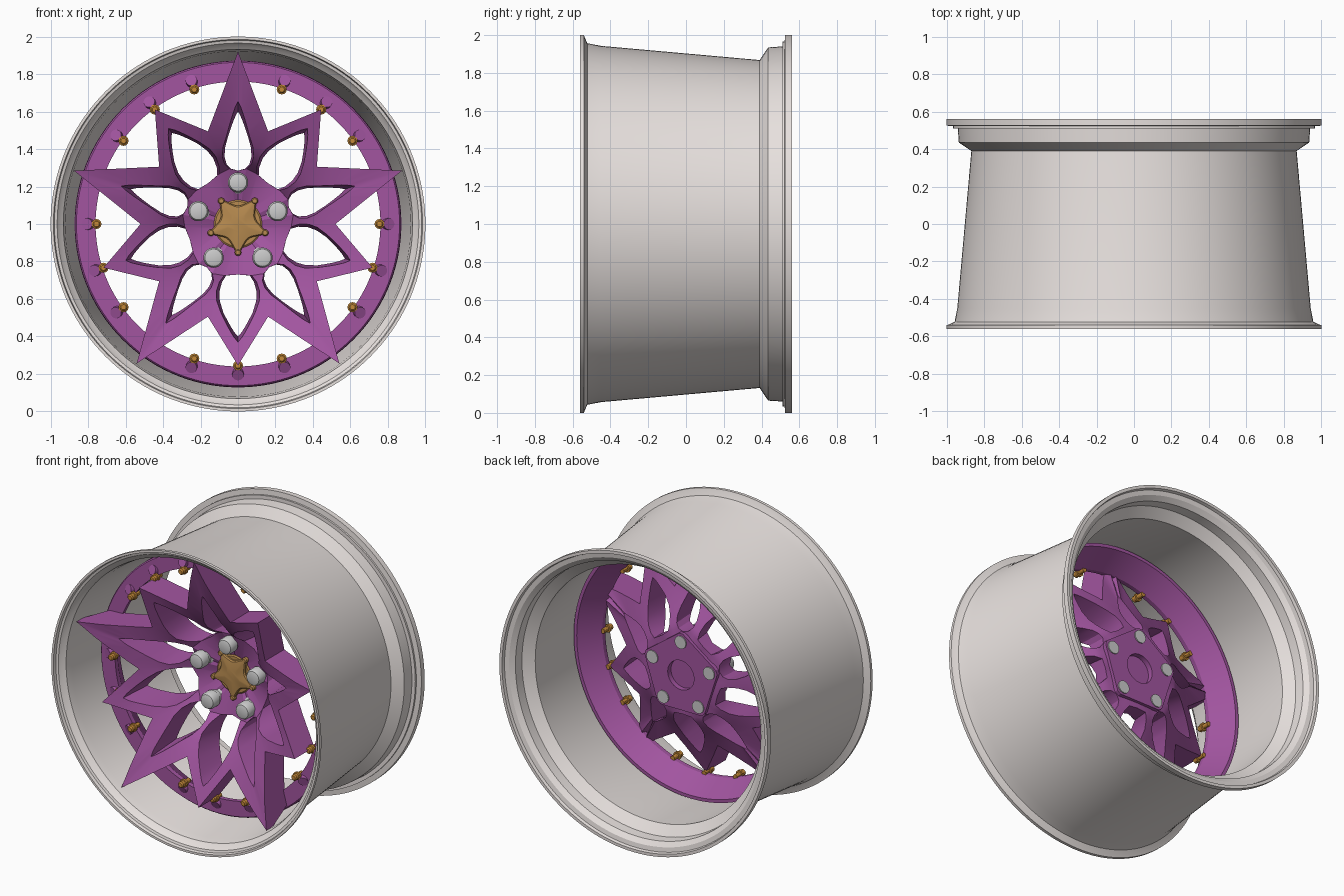
import bpy, bmesh
from math import sin, cos, pi, radians
from mathutils import Vector, Matrix

if "Cube" in bpy.data.objects:
    bpy.data.objects.remove(bpy.data.objects["Cube"])


def material(name, rgb):
    m = bpy.data.materials.new(name)
    m.diffuse_color = (*rgb, 1)
    m.use_nodes = True
    m.node_tree.nodes["Principled BSDF"].inputs["Base Color"].default_value = m.diffuse_color
    return m


PURPLE = material("purple_paint", (0.36, 0.09, 0.35))
GOLD = material("gold", (0.48, 0.26, 0.08))
BOLT_GOLD = material("bolt_gold", (0.55, 0.25, 0.04))
SILVER = material("pale_silver", (0.80, 0.75, 0.73))


def finish(bm, name, mat=None, angle=30):
    """Turn a bmesh (wheel centre at origin) into a shaded object."""
    bmesh.ops.recalc_face_normals(bm, faces=bm.faces)
    me = bpy.data.meshes.new(name)
    bm.to_mesh(me)
    bm.free()
    ob = bpy.data.objects.new(name, me)
    ob.location.z = 1
    bpy.context.collection.objects.link(ob)
    if mat:
        me.materials.append(mat)
    bpy.ops.object.select_all(action='DESELECT')
    ob.select_set(True)
    bpy.context.view_layer.objects.active = ob
    bpy.ops.object.shade_smooth_by_angle(angle=radians(angle))
    return ob


def bridge(bm, loops, closed=False, caps=False):
    n = len(loops[0])
    for a, b in zip(loops, loops[1:] + (loops[:1] if closed else [])):
        for i in range(n):
            j = (i + 1) % n
            bm.faces.new((a[i], a[j], b[j], b[i]))
    if caps:
        bm.faces.new(loops[0])
        bm.faces.new(loops[-1])


def lathe(bm, profile, n, mat=Matrix(), closed=False):
    """Spin (radius, y) points about the y axis; open profiles get end caps."""
    rings = [[bm.verts.new(mat @ Vector((r * cos(2*pi*i/n), y, r * sin(2*pi*i/n))))
              for i in range(n)] for r, y in profile]
    bridge(bm, rings, closed, not closed)


def at(deg, r, y=0):
    return Matrix.Translation((r * cos(radians(deg)), y, r * sin(radians(deg))))


# Barrel: thin lathed shell with front lip and stepped rear flange
bm = bmesh.new()
lathe(bm, [(1, -.56), (1, -.54), (.985, -.535), (.957, -.522), (.943, -.45), (.868, .39),
           (.935, .435), (.94, .51), (.965, .51), (.965, .522), (1, .525), (1, .56),
           (.98, .56), (.975, .54), (.945, .535), (.915, .51), (.912, .445), (.848, .395),
           (.922, -.45), (.932, -.5), (.955, -.52), (.965, -.535), (.98, -.54), (.985, -.56)],
      144, closed=True)
finish(bm, "barrel", SILVER)

# Mounting ring: flat front, conical back
bm = bmesh.new()
lathe(bm, [(.76, -.225), (.862, -.225), (.87, -.215), (.872, -.05), (.85, -.05), (.76, -.195)],
      120, closed=True)
finish(bm, "mounting_ring", PURPLE)

# Spokes: one 36 degree half sector as a quad grid, mirrored and repeated
FRONT = [(0, -.025), (.25, -.025), (.28, -.07), (.33, -.16), (.38, -.22), (.47, -.285),
         (.6, -.355), (.76, -.425), (.92, -.47)]
BACK = [(0, .035), (.28, .035), (.35, .0), (.45, -.07), (.6, -.15), (.76, -.215),
        (.87, -.22), (.92, -.40)]


def interp(table, r):
    for (a, ya), (b, yb) in zip(table, table[1:]):
        if r <= b:
            return ya + (yb - ya) * (r - a) / (b - a)
    return table[-1][1]


def major(u, v):
    return Vector((v, u))


def minor(u, v):
    s, c = sin(pi / 5), cos(pi / 5)
    return Vector((u * s - v * c, u * c + v * s))


def polar(r, deg):
    return Vector((r * sin(radians(deg)), r * cos(radians(deg))))


def half_sector(apex_a, apex_b, width):
    """Quads between the long spoke axis and the short one; width scales the windows."""
    quads = []

    def strip(a, b):
        for i in range(len(a) - 1):
            quads.append((a[i], a[i + 1], b[i + 1], b[i]))

    valley = polar(.52, 18)
    win_a = [major(u, v * width) for u, v in
             [(.47, .058), (.41, .076), (.36, .08), (.32, .068), (.295, .042)]]
    win_b = [minor(u, v * width) for u, v in
             [(.47, .088), (.41, .108), (.36, .11), (.31, .095), (.275, .07)]]
    steps = [i / 6 for i in range(7)]
    # long and short legs
    for axis, tip, apex, w, win in ((major, .92, apex_a, .058, win_a),
                                    (minor, .755, apex_b, .088, win_b)):
        strip([axis(tip, 0).lerp(valley, t) for t in steps],
              [axis(apex + (.47 - apex) * t, w * width * t ** .8) for t in steps])
    # beam to the hub, then hub sector
    mid = [valley] + [(a + b) / 2 for a, b in zip(win_a[1:], win_b[1:])]
    strip(win_a, mid)
    strip(mid, win_b)
    strip([major(.285, 0), win_a[-1], mid[-1], win_b[-1], minor(.27, 0)],
          [polar(.1, d) for d in (0, 9, 18, 27, 36)])
    return quads


front_q, back_q = half_sector(.655, .63, 1.05), half_sector(.60, .60, .9)
bm = bmesh.new()
pairs, front_faces = {}, []
for k in range(5):
    c, s = cos(k * 2 * pi / 5), sin(k * 2 * pi / 5)
    for m in (1, -1):
        for qf, qb in zip(front_q, back_q):
            face = []
            for pf, pb in zip(qf, qb):
                co = [(p.x * m * c - p.y * s, interp(tab, p.length), p.x * m * s + p.y * c)
                      for p, tab in ((pf, FRONT), (pb, BACK))]
                key = (round(co[0][0] * 2000), round(co[0][2] * 2000))
                near = [(key[0] + i, key[1] + j) for i in (0, 1, -1) for j in (0, 1, -1)]
                key = next((q for q in near if q in pairs), key)
                if key not in pairs:
                    pairs[key] = [bm.verts.new(x) for x in co]
                face.append(pairs[key])
            front_faces.append(bm.faces.new([p[0] for p in face]))
            bm.faces.new([p[1] for p in reversed(face)])
# side walls
back_of = dict((p[0], p[1]) for p in pairs.values())
for a, b in [e.verts[:] for e in bm.edges if len(e.link_faces) == 1]:
    if a in back_of and b in back_of:
        bm.faces.new((a, b, back_of[b], back_of[a]))
finish(bm, "spokes", PURPLE, 28)

# Hub pad: blunt pentagon with a centre bore, closed by a floor behind the cap
bm = bmesh.new()
N = 120
loops = []
for outer, y in ((1, -.03), (1, .055), (0, .055), (0, -.03)):
    loop = []
    for i in range(N):
        t = 2 * pi * i / N
        d = (t - pi / 2) % (2 * pi / 5) - pi / 5
        r = min(.235 / cos(d), .28) if outer else .098
        loop.append(bm.verts.new((r * cos(t), y, r * sin(t))))
    loops.append(loop)
bridge(bm, loops, closed=True)
lathe(bm, [(.099, -.02), (.099, .02)], 48)
finish(bm, "hub_pad", PURPLE)

# Centre cap: disc with a raised five-armed star
bm = bmesh.new()
lathe(bm, [(.128, -.015), (.128, -.037), (.12, -.043)], 64)
loops = []
for scale, y in ((1, -.025), (1, -.053), (.93, -.061), (.4, -.069)):
    loop = []
    for i in range(100):
        t = 2 * pi * i / 100
        d = abs((t - radians(54)) % (2 * pi / 5) - pi / 5) / (pi / 5)
        r = scale * (.098 + .068 * d ** 2.2)
        loop.append(bm.verts.new((r * cos(t), y, r * sin(t))))
    loops.append(loop)
bridge(bm, loops, caps=True)
for k in range(5):
    lathe(bm, [(.018, -.025), (.018, -.059), (.012, -.067)], 16, at(54 + 72 * k, .152))
finish(bm, "centre_cap", GOLD)

# Lug nuts with seats, and stud ends at the back
bm = bmesh.new()
for k in range(5):
    m = at(90 + 72 * k, .222)
    lathe(bm, [(.06, -.02), (.06, -.045), (.048, -.055), (.048, -.075), (.054, -.08),
               (.054, -.13), (.046, -.145), (.03, -.15)], 24, m)
    lathe(bm, [(.042, .03), (.042, .062)], 24, m)
finish(bm, "lug_nuts")

# Ring bolts and tilted bolt pads, skipped behind the long spoke tips
bolts, pads = bmesh.new(), bmesh.new()
for k in range(20):
    deg = 18 * k
    if deg % 72 == 18:
        continue
    lathe(bolts, [(.016, -.19), (.016, -.235), (.027, -.235), (.027, -.25), (.021, -.253),
                  (.021, -.275), (.014, -.282)], 12, at(deg, .755))
    tilt = Matrix.Rotation(-radians(deg), 4, 'Y') @ Matrix.Rotation(radians(25), 4, 'Z')
    lathe(pads, [(.031, .03), (.031, -.008)], 24, at(deg, .803, -.231) @ tilt)
finish(bolts, "ring_bolts", BOLT_GOLD)
finish(pads, "bolt_pads", PURPLE)
